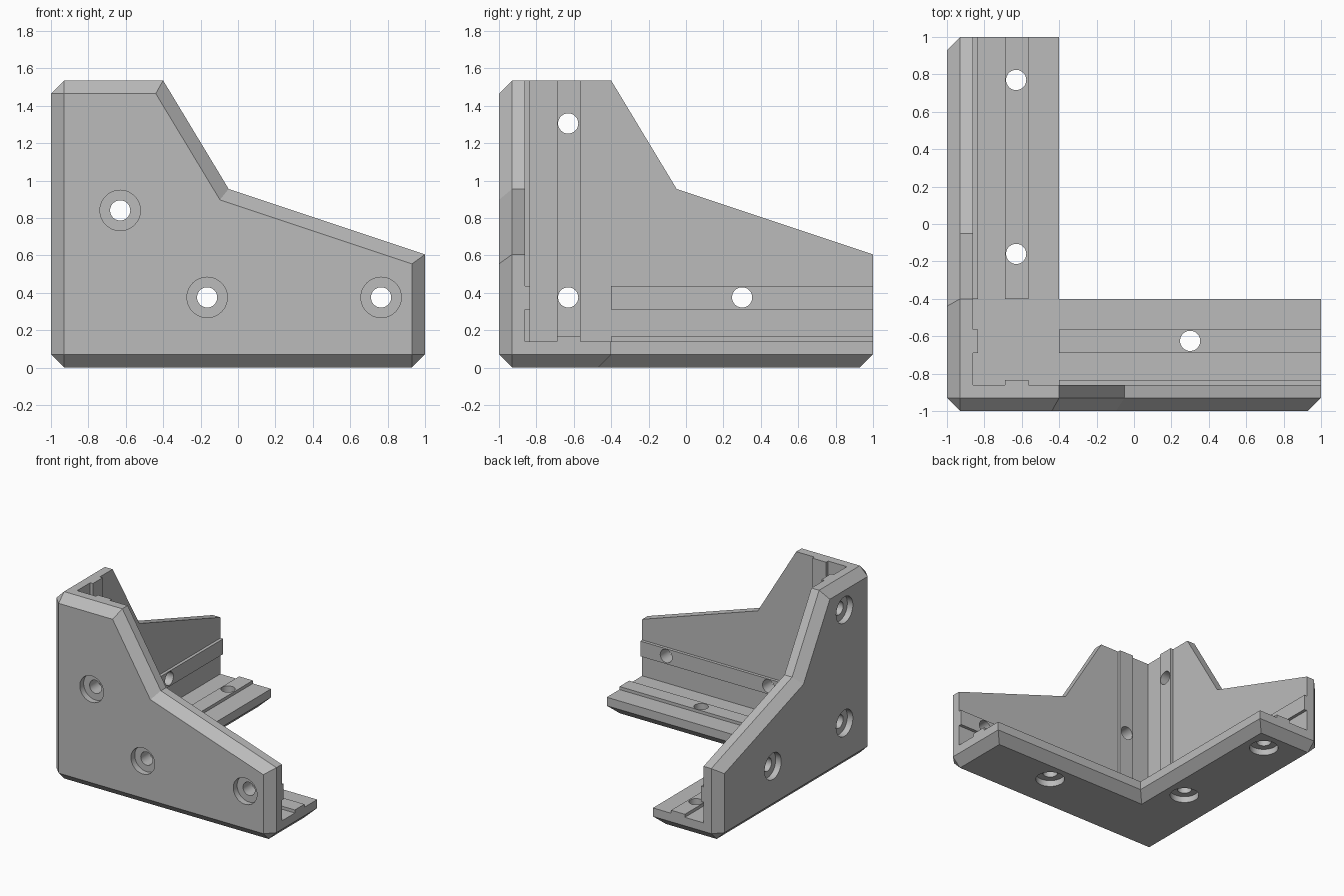
import bpy, bmesh, math
from mathutils import Vector

default = bpy.data.objects.get("Cube")
if default:
    bpy.data.objects.remove(default, do_unlink=True)

TOP = 1.535      # overall height
WALL = 0.14      # plate thickness
RIB = 0.165      # plate plus raised key
CH = 0.07        # chamfer

grey = bpy.data.materials.new("plain grey")
grey.use_nodes = True
colour = (0.5, 0.5, 0.5, 1)
grey.diffuse_color = colour
grey.node_tree.nodes["Principled BSDF"].inputs["Base Color"].default_value = colour

# Each plate has in-plane axes a, b and a depth d measured in from its outer face
PLACE = {
    "front": lambda a, b, d: (a, d - 1, b),
    "left": lambda a, b, d: (d - 1, a, b),
    "bottom": lambda a, b, d: (a, b, d),
}


def make_object(name, bm):
    bmesh.ops.recalc_face_normals(bm, faces=bm.faces)
    mesh = bpy.data.meshes.new(name)
    bm.to_mesh(mesh)
    bm.free()
    mesh.materials.append(grey)
    obj = bpy.data.objects.new(name, mesh)
    bpy.context.collection.objects.link(obj)
    return obj


def loft(name, side, rings):
    """Closed solid through (outline, depth) rings."""
    bm = bmesh.new()
    loops = [[bm.verts.new(PLACE[side](a, b, d)) for a, b in pts] for pts, d in rings]
    n = len(loops[0])
    for low, high in zip(loops, loops[1:]):
        for i in range(n):
            j = (i + 1) % n
            bm.faces.new((low[i], low[j], high[j], high[i]))
    bm.faces.new(loops[0])
    bm.faces.new(loops[-1])
    return make_object(name, bm)


def inset(points, dist):
    """Mitred inward offset of a counter-clockwise outline."""
    pts = [Vector(p) for p in points]
    result = []
    for i, p in enumerate(pts):
        e1 = (p - pts[i - 1]).normalized()
        e2 = (pts[(i + 1) % len(pts)] - p).normalized()
        n1, n2 = Vector((-e1.y, e1.x)), Vector((-e2.y, e2.x))
        result.append(p + (n1 + n2) * dist / (1 + n1.dot(n2)))
    return result


def circle(centre, r, n=48):
    return [(centre[0] + r * math.cos(math.tau * i / n),
             centre[1] + r * math.sin(math.tau * i / n)) for i in range(n)]


def combine(target, other, operation):
    mod = target.modifiers.new(operation, "BOOLEAN")
    mod.operation = operation
    mod.solver = "EXACT"
    mod.object = other
    bpy.context.view_layer.objects.active = target
    bpy.ops.object.modifier_apply(modifier=mod.name)
    bpy.data.objects.remove(other, do_unlink=True)


# Outlines overshoot the outer box, which trims them later
OUT = 1.2
gusset = [(-OUT, -0.2), (OUT, -0.2), (OUT, 0.538), (-0.05, 0.955),
          (-0.521, TOP + 0.2), (-OUT, TOP + 0.2)]
ell = [(-OUT, -OUT), (OUT, -OUT), (OUT, -0.4), (-0.4, -0.4), (-0.4, OUT), (-OUT, OUT)]
upright_ribs = [(-0.69, 0.1, -0.565, 1.7), (-0.4, 0.31, OUT, 0.435)]
floor_ribs = [(-0.4, -0.69, OUT, -0.565), (-0.69, -0.4, -0.565, OUT)]
plates = {
    "front": (gusset, upright_ribs, [(-0.63, 0.84), (-0.165, 0.375), (0.765, 0.375)]),
    "left": (gusset, upright_ribs, [(-0.63, 1.305), (-0.63, 0.375), (0.3, 0.375)]),
    "bottom": (ell, floor_ribs, [(-0.63, 0.77), (-0.63, -0.16), (0.3, -0.625)]),
}

# Chamfered outer box
bm = bmesh.new()
bmesh.ops.create_cube(bm, size=2)
for v in bm.verts:
    v.co.z = TOP if v.co.z > 0 else 0
bmesh.ops.bevel(bm, geom=bm.edges[:], offset=CH, segments=1, affect="EDGES")
bracket = make_object("corner_bracket", bm)

# Plates with their raised keys
body = None
for side, (outline, ribs, holes) in plates.items():
    rings = [(inset(outline, CH + 0.1), -0.1), (outline, CH), (outline, WALL)]
    parts = [loft(side + "_plate", side, rings)]
    for a0, b0, a1, b1 in ribs:
        rect = [(a0, b0), (a1, b0), (a1, b1), (a0, b1)]
        parts.append(loft(side + "_key", side, [(rect, 0.1), (rect, RIB)]))
    for part in parts:
        if body is None:
            body = part
        else:
            combine(body, part, "UNION")
combine(bracket, body, "INTERSECT")

# Counterbored screw holes
for side, (outline, ribs, holes) in plates.items():
    for c in holes:
        wide, narrow = circle(c, 0.108), circle(c, 0.054)
        cutter = loft("screw_hole", side,
                      [(wide, -0.1), (wide, 0.05), (narrow, 0.05), (narrow, 0.3)])
        combine(bracket, cutter, "DIFFERENCE")

# Round hole walls smooth, everything else crisp
bpy.ops.object.select_all(action="DESELECT")
bracket.select_set(True)
bpy.context.view_layer.objects.active = bracket
bpy.ops.object.shade_smooth_by_angle(angle=math.radians(20))
